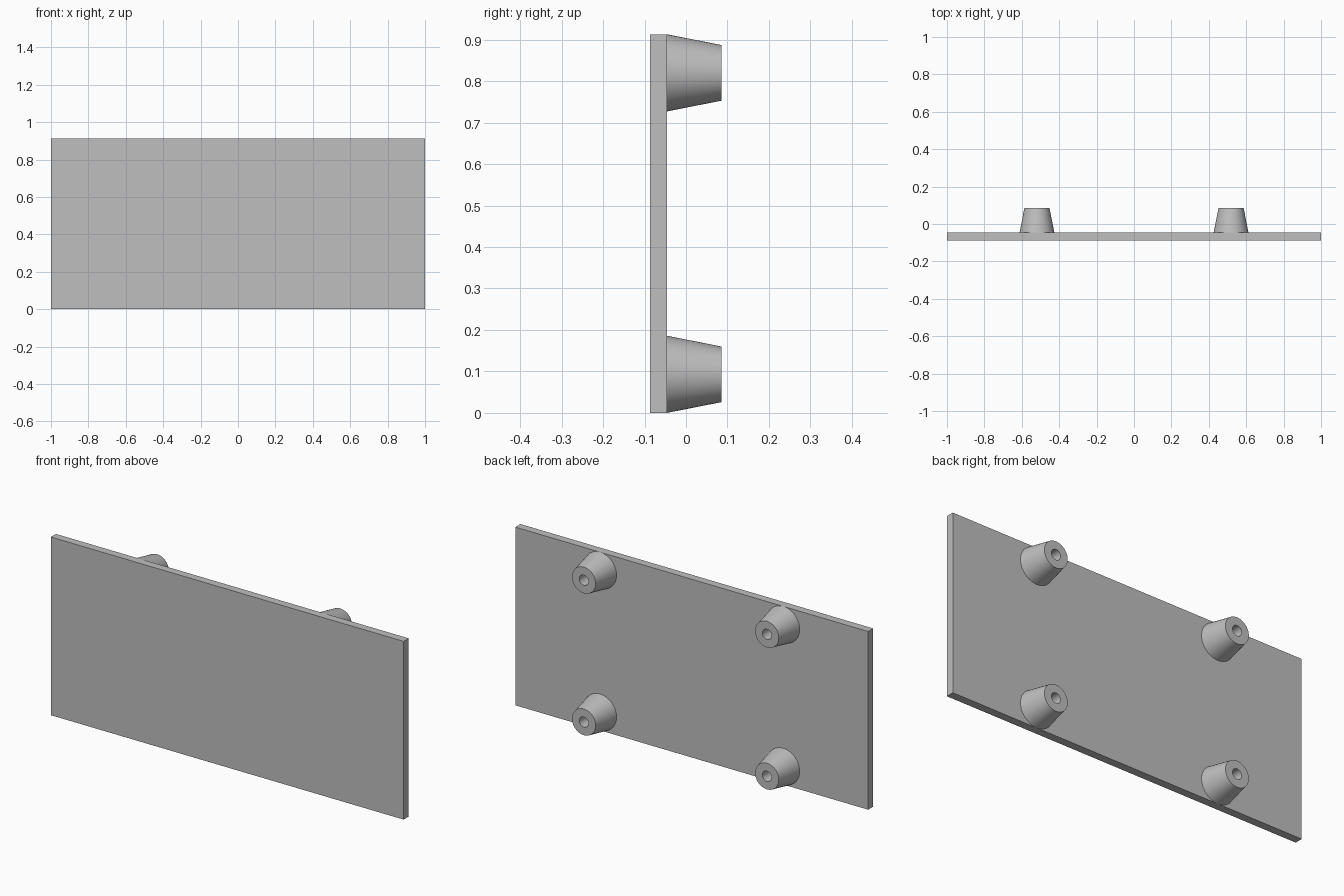
import bpy, bmesh
from math import radians, tau
from mathutils import Matrix, Vector

cube = bpy.data.objects.get("Cube")
if cube:
    bpy.data.objects.remove(cube)

WIDTH, HEIGHT = 2.0, 0.913
FRONT, BACK, TIP = -0.087, -0.046, 0.086
BASE_R, TIP_R, HOLE_R = 0.093, 0.067, 0.026
FOOT_X = 0.519

grey = bpy.data.materials.new("plain_grey")
grey.use_nodes = True
colour = (0.52, 0.52, 0.52, 1)
grey.diffuse_color = colour
grey.node_tree.nodes["Principled BSDF"].inputs["Base Color"].default_value = colour


def add_object(name, bm):
    bmesh.ops.recalc_face_normals(bm, faces=bm.faces)
    mesh = bpy.data.meshes.new(name)
    bm.to_mesh(mesh)
    bm.free()
    mesh.materials.append(grey)
    obj = bpy.data.objects.new(name, mesh)
    bpy.context.collection.objects.link(obj)
    return obj


# Flat upright panel
bm = bmesh.new()
centre = Matrix.Translation((0, (FRONT + BACK) / 2, HEIGHT / 2))
size = Matrix.Diagonal((WIDTH, BACK - FRONT, HEIGHT, 1))
bmesh.ops.create_cube(bm, size=1, matrix=centre @ size)
add_object("panel", bm)


# Tapered foot with a round bore, turned about the y axis
def add_foot(name, x, z):
    bm = bmesh.new()
    profile = [(BASE_R, BACK), (TIP_R, TIP), (HOLE_R, TIP), (HOLE_R, BACK)]
    verts = [bm.verts.new((r, y, 0)) for r, y in profile]
    edges = [bm.edges.new(pair) for pair in zip(verts, verts[1:])]
    bmesh.ops.spin(bm, geom=verts + edges, cent=(0, 0, 0), axis=(0, 1, 0),
                   angle=tau, steps=64, use_merge=True)
    bmesh.ops.remove_doubles(bm, verts=bm.verts, dist=1e-5)
    foot = add_object(name, bm)
    # Make the normals point away from the solid wall
    mesh = foot.data
    outer = max(mesh.polygons, key=lambda p: Vector((p.center.x, p.center.z)).length)
    if outer.normal.dot(Vector((outer.center.x, 0, outer.center.z))) < 0:
        mesh.flip_normals()
    foot.location = (x, 0, z)
    bpy.ops.object.select_all(action="DESELECT")
    foot.select_set(True)
    bpy.context.view_layer.objects.active = foot
    bpy.ops.object.shade_smooth_by_angle(angle=radians(30))


for side, x in (("left", FOOT_X), ("right", -FOOT_X)):
    for level, z in (("lower", BASE_R), ("upper", HEIGHT - BASE_R)):
        add_foot(f"{level}_{side}_foot", x, z)
